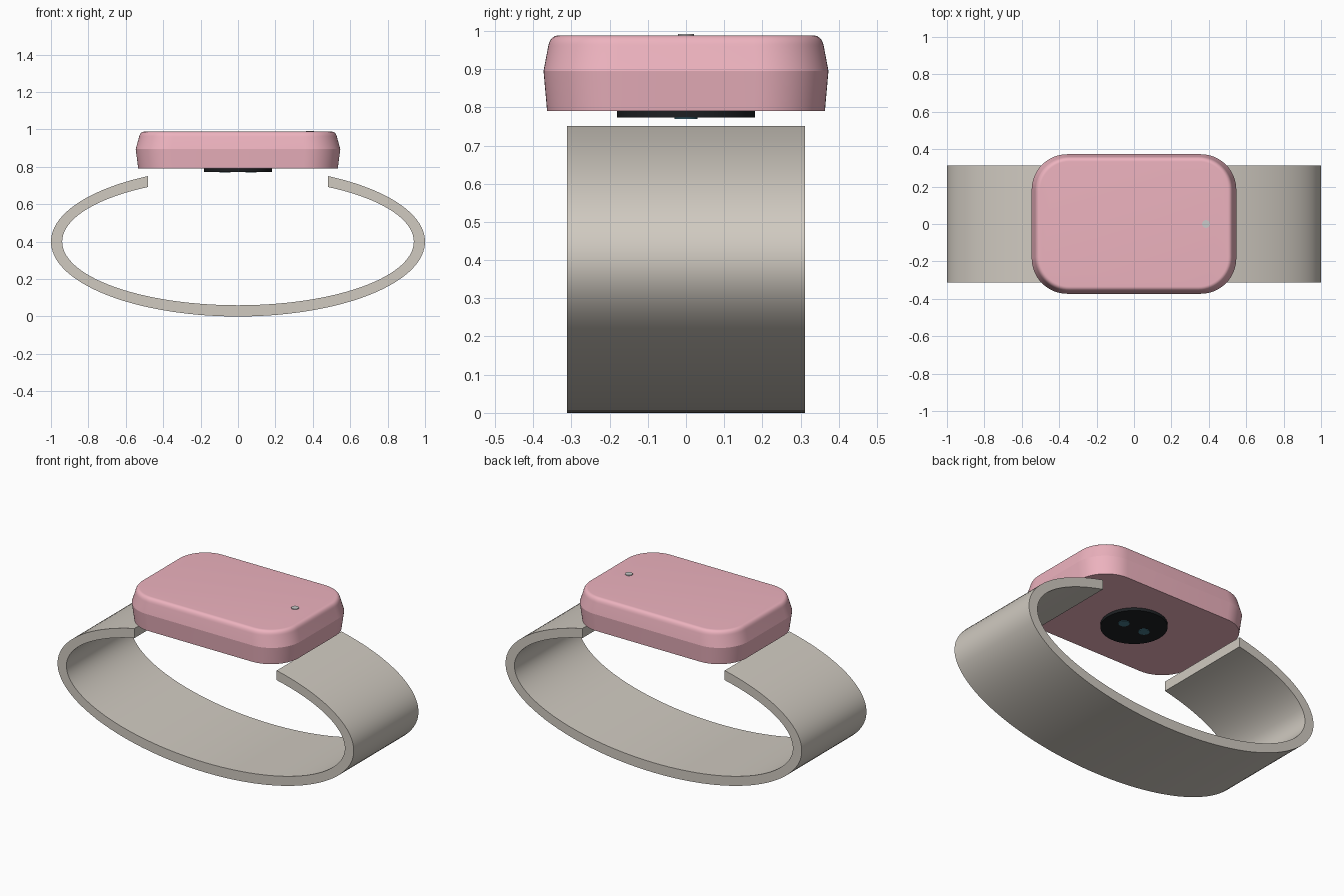
import bpy, bmesh, math

if "Cube" in bpy.data.objects:
    bpy.data.objects.remove(bpy.data.objects["Cube"])


def material(name, rgb):
    m = bpy.data.materials.new(name)
    m.diffuse_color = (*rgb, 1)
    m.use_nodes = True
    m.node_tree.nodes["Principled BSDF"].inputs["Base Color"].default_value = m.diffuse_color
    return m


PINK = material("pink_shell", (0.85, 0.45, 0.52))
BEIGE = material("beige_strap", (0.63, 0.59, 0.53))
BLACK = material("black_glass", (0.012, 0.014, 0.016))
TEAL = material("teal_lens", (0.06, 0.19, 0.25))
LIGHT = material("light_dot", (0.68, 0.70, 0.68))


def finish(name, bm, mat, angle=30):
    bmesh.ops.recalc_face_normals(bm, faces=bm.faces)
    me = bpy.data.meshes.new(name)
    bm.to_mesh(me)
    bm.free()
    me.materials.append(mat)
    ob = bpy.data.objects.new(name, me)
    bpy.context.collection.objects.link(ob)
    bpy.ops.object.select_all(action='DESELECT')
    ob.select_set(True)
    bpy.context.view_layer.objects.active = ob
    bpy.ops.object.shade_smooth_by_angle(angle=math.radians(angle))
    return ob


def bridge(bm, a, b):
    n = len(a)
    for i in range(n):
        j = (i + 1) % n
        bm.faces.new((a[i], a[j], b[j], b[i]))


def rounded_rect(hx, hy, r, steps=16):
    pts = []
    for k, (sx, sy) in enumerate([(1, 1), (-1, 1), (-1, -1), (1, -1)]):
        for i in range(steps + 1):
            t = math.pi / 2 * (k + i / steps)
            pts.append((sx * (hx - r) + r * math.cos(t),
                        sy * (hy - r) + r * math.sin(t)))
    return pts


def disc(name, x, y, z0, z1, r, mat, segments=48):
    bm = bmesh.new()
    bmesh.ops.create_cone(bm, cap_ends=True, segments=segments,
                          radius1=r, radius2=r, depth=z1 - z0)
    bmesh.ops.translate(bm, verts=bm.verts, vec=(x, y, (z0 + z1) / 2))
    return finish(name, bm, mat)


# Strap: open elliptical band, ends cut vertically under the case
N, HALF_W, CUT = 96, 0.312, 0.48


def arc(rx, rz):
    t0 = math.acos(CUT / rx)
    span = math.pi + 2 * (math.pi / 2 - (math.pi / 2 - t0))
    return [(rx * math.cos(t0 - span * i / N), 0.4 + rz * math.sin(t0 - span * i / N))
            for i in range(N + 1)]


bm = bmesh.new()
rings = []
for (ox, oz), (ix, iz) in zip(arc(1.0, 0.4), arc(0.94, 0.34)):
    rings.append([bm.verts.new(c) for c in (
        (ox, -HALF_W, oz), (ox, HALF_W, oz), (ix, HALF_W, iz), (ix, -HALF_W, iz))])
for a, b in zip(rings, rings[1:]):
    bridge(bm, a, b)
bm.faces.new(rings[0])
bm.faces.new(rings[-1])
finish("strap", bm, BEIGE)

# Case: stacked rounded rectangles (scale, inset, z) with a rolled top edge
levels = [(0.975, 0, 0.79), (1.0, 0, 0.895)]
for i in range(11):
    t = i / 10
    levels.append((0.967, 2 * t * (1 - t) * 0.006 + t * t * 0.027,
                   0.96 * (1 - t) ** 2 + 0.988 * (1 - (1 - t) ** 2)))
bm = bmesh.new()
loops = [[bm.verts.new((x, y, z)) for x, y in
          rounded_rect(0.547 * s - d, 0.373 * s - d, 0.19 * s - d)]
         for s, d, z in levels]
for a, b in zip(loops, loops[1:]):
    bridge(bm, a, b)
bm.faces.new(loops[0])
bm.faces.new(loops[-1])
finish("case", bm, PINK, 14)

# Sensor window with two lenses underneath, status light on top
disc("sensor_window", 0, 0, 0.773, 0.80, 0.181, BLACK, 64)
for side, x in (("left", -0.07), ("right", 0.07)):
    disc("sensor_lens_" + side, x, 0, 0.769, 0.78, 0.03, TEAL, 32)
disc("status_light", 0.385, 0, 0.98, 0.992, 0.021, LIGHT, 32)
